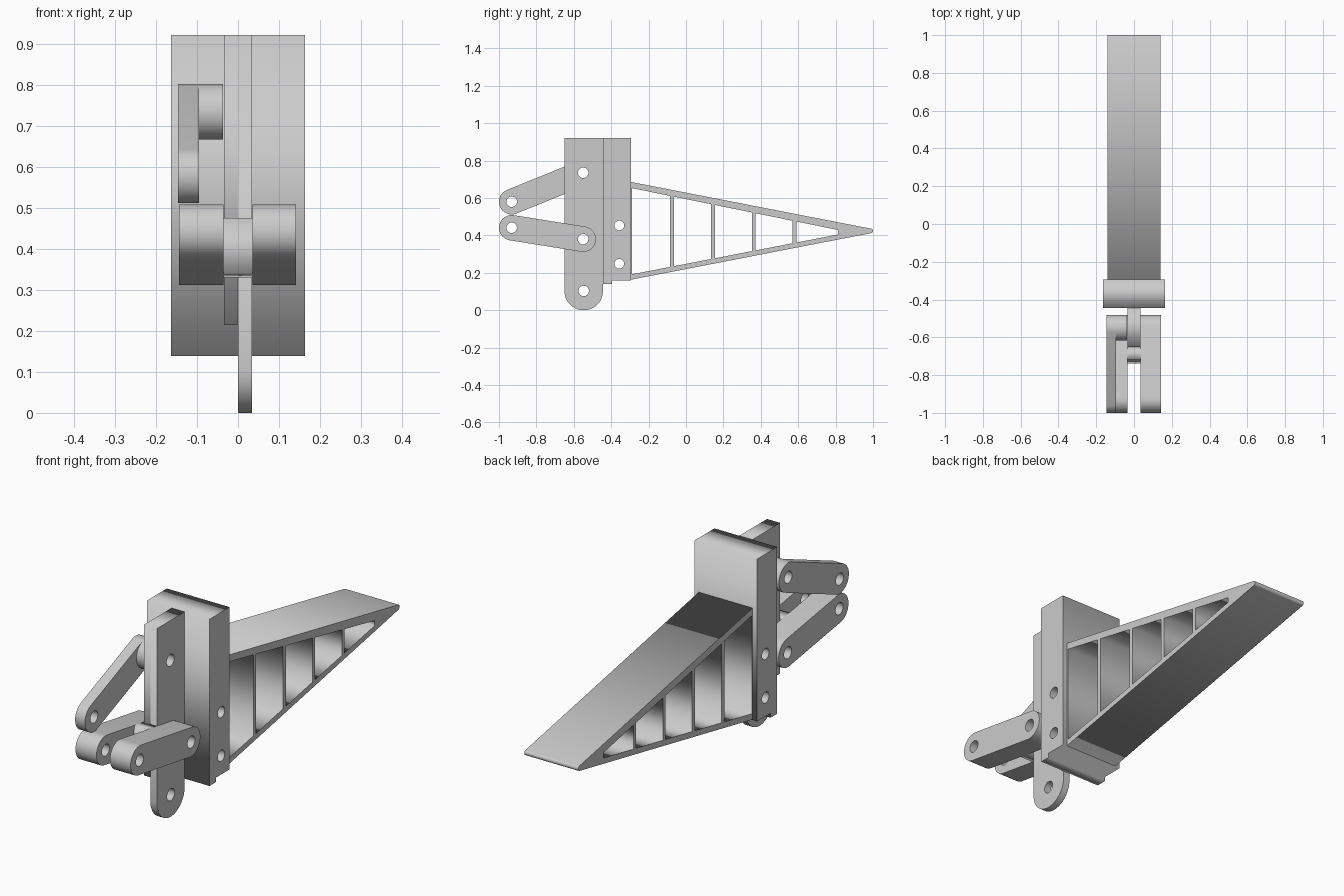
import bpy
from math import sin, cos, pi, atan2, hypot, radians

if "Cube" in bpy.data.objects:
    bpy.data.objects.remove(bpy.data.objects["Cube"])


def arc(c, r, a0, a1, n):
    return [(c[0] + r * cos(a0 + (a1 - a0) * i / n),
             c[1] + r * sin(a0 + (a1 - a0) * i / n)) for i in range(n + 1)]


def circle(c, r=0.028, n=32):
    return arc(c, r, 0, 2 * pi, n)[:-1]


def capsule(a, b, r):
    t = atan2(b[1] - a[1], b[0] - a[0])
    return (arc(b, r, t - pi / 2, t + pi / 2, 24) +
            arc(a, r, t + pi / 2, t + 3 * pi / 2, 24))


def plate(name, x0, x1, outline, holes=()):
    """Fill a (y, z) outline with holes and extrude it from x0 to x1."""
    cu = bpy.data.curves.new(name, 'CURVE')
    cu.dimensions = '2D'
    cu.fill_mode = 'BOTH'
    cu.extrude = (x1 - x0) / 2
    for loop in [outline, *holes]:
        s = cu.splines.new('POLY')
        s.points.add(len(loop) - 1)
        for p, (u, v) in zip(s.points, loop):
            p.co = (u, v, 0, 1)
        s.use_cyclic_u = True
    ob = bpy.data.objects.new(name, cu)
    bpy.context.collection.objects.link(ob)
    ob.rotation_euler = (radians(90), 0, radians(90))
    ob.location.x = (x0 + x1) / 2
    bpy.ops.object.select_all(action='DESELECT')
    ob.select_set(True)
    bpy.context.view_layer.objects.active = ob
    bpy.ops.object.convert(target='MESH')
    return bpy.context.object


TOP, FRONT, BACK = 0.922, -0.444, -0.295
LUG, LUG_R = (-0.547, 0.103), 0.103
UP_PIN, LOW_PIN = (-0.55, 0.735), (-0.55, 0.38)
UP_END, LOW_END = (-0.932, 0.58), (-0.932, 0.441)
R = 0.068

# Mounting block with stepped underside and cross bolt holes
plate("mounting_block", -0.163, 0.163,
      [(FRONT, 0.139), (-0.395, 0.139), (-0.395, 0.16), (BACK, 0.16), (BACK, TOP), (FRONT, TOP)],
      [circle((-0.357, z), 0.026) for z in (0.248, 0.453)])

# Web: one half runs down to the rounded lug, the other stops above it
pins = [circle(UP_PIN), circle(LOW_PIN)]
y0, y1 = LUG[0] - LUG_R, FRONT
plate("web_lug_half", 0, 0.034,
      arc(LUG, LUG_R, pi, 2 * pi, 32) + [(y1, TOP), (y0, TOP)], pins + [circle(LUG)])
plate("web_short_half", -0.034, 0,
      [(y0, 0.215), (y1, 0.215), (y1, TOP), (y0, TOP)], pins)

# Tapered truss arm with windows between the ribs


def window(a, b):
    def top(y): return 0.654 - (y + 0.295) * 0.203
    def bottom(y): return 0.191 + (y + 0.295) * 0.193
    return [(a, bottom(a)), (b, bottom(b)), (b, top(b)), (a, top(a))]


ribs = [-0.075, 0.145, 0.362, 0.58]
starts = [-0.288] + [r + 0.01 for r in ribs]
ends = [r - 0.01 for r in ribs] + [0.812]
plate("truss_arm", -0.14, 0.14,
      [(BACK, 0.163)] + arc((0.988, 0.424), 0.012, -1.37, 1.37, 10) + [(BACK, 0.686)],
      [window(a, b) for a, b in zip(starts, ends)])

# Upper single link with a spacer boss
plate("upper_link", -0.146, -0.095, capsule(UP_END, UP_PIN, R),
      [circle(UP_END), circle(UP_PIN)])
plate("upper_link_boss", -0.095, -0.036, circle(UP_PIN, R, 48), [circle(UP_PIN)])

# Lower forked link: two arms joined by a crossbar
for side, x0, x1 in (("left", -0.144, -0.035), ("right", 0.035, 0.142)):
    plate("lower_link_" + side, x0, x1, capsule(LOW_END, LOW_PIN, R),
          [circle(LOW_END), circle(LOW_PIN)])
length = hypot(LOW_PIN[0] - LOW_END[0], LOW_PIN[1] - LOW_END[1])
dy, dz = [(q - p) / length for p, q in zip(LOW_END, LOW_PIN)]
plate("lower_link_crossbar", -0.035, 0.035,
      [(LOW_END[0] + dy * s - dz * h, LOW_END[1] + dz * s + dy * h)
       for s, h in ((0.207, -R), (0.272, -R), (0.272, R), (0.207, R))])
